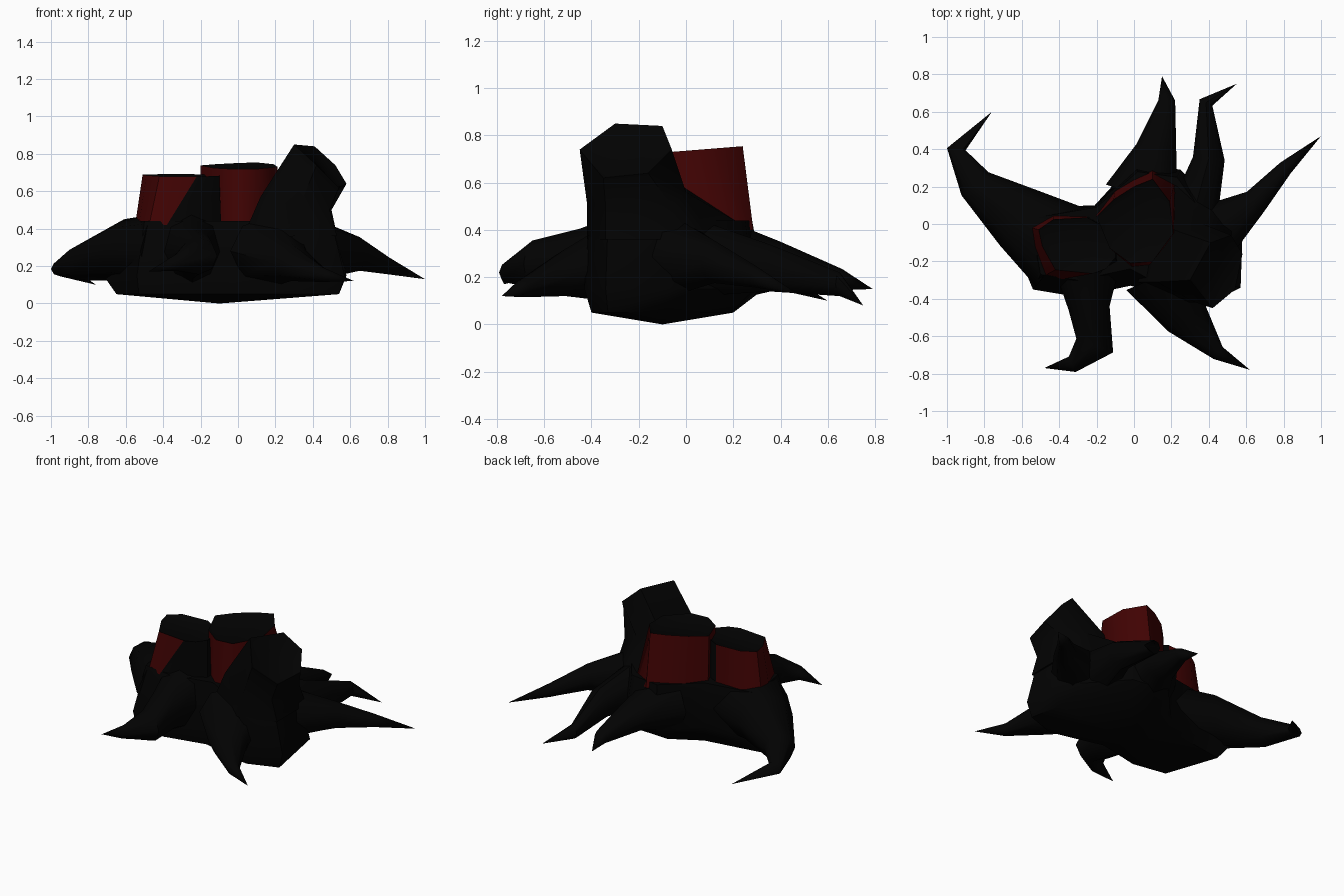
import bpy
import bmesh
from math import cos, sin, pi, radians
from mathutils import Vector

default_cube = bpy.data.objects.get("Cube")
if default_cube:
    bpy.data.objects.remove(default_cube, do_unlink=True)


def make_material(name, colour):
    material = bpy.data.materials.new(name)
    material.use_nodes = True
    material.diffuse_color = colour
    material.node_tree.nodes["Principled BSDF"].inputs["Base Color"].default_value = colour
    return material


black = make_material("charred black", (0.0006, 0.0006, 0.0006, 1))
red = make_material("dark red", (0.052, 0.0008, 0.0008, 1))


def bridge(bm, lower, upper):
    """Join two vertex rings; a ring of one vertex becomes a fan."""
    count = max(len(lower), len(upper))
    faces = []
    for i in range(count):
        j = (i + 1) % count
        if len(lower) == 1:
            corners = [lower[0], upper[j], upper[i]]
        elif len(upper) == 1:
            corners = [lower[i], lower[j], upper[0]]
        else:
            corners = [lower[i], lower[j], upper[j], upper[i]]
        faces.append(bm.faces.new(corners))
    return faces


def loft(name, rings, is_red=None, sunken_lid=False):
    """Skin a list of rings, close both ends and paint walls by a rule."""
    bm = bmesh.new()
    loops = [[bm.verts.new(point) for point in ring] for ring in rings]
    walls = []
    for lower, upper in zip(loops, loops[1:]):
        walls += bridge(bm, lower, upper)
    lid = None
    if len(loops[0]) > 1:
        bm.faces.new(loops[0])
    if len(loops[-1]) > 1:
        lid = bm.faces.new(loops[-1])
    for face in walls:
        if is_red and is_red(face.calc_center_median()):
            face.material_index = 1
    bmesh.ops.recalc_face_normals(bm, faces=bm.faces[:])
    if sunken_lid:
        bmesh.ops.inset_region(bm, faces=[lid], thickness=0.03, depth=-0.015)
    mesh = bpy.data.meshes.new(name)
    bm.to_mesh(mesh)
    bm.free()
    mesh.materials.append(black)
    mesh.materials.append(red)
    obj = bpy.data.objects.new(name, mesh)
    bpy.context.collection.objects.link(obj)
    bpy.ops.object.select_all(action="DESELECT")
    obj.select_set(True)
    bpy.context.view_layer.objects.active = obj
    bpy.ops.object.shade_smooth_by_angle(angle=radians(50))


def level(outline, z, slope=0.0):
    """Lift a flat outline to a height, optionally rising towards the back."""
    return [(x, y, z + slope * y) for x, y in outline]


def root(name, stations, sides=8):
    """Tapered root: each station is a centre, half width and half height."""
    centres = [Vector(station[:3]) for station in stations]
    rings = []
    last = len(stations) - 1
    for i, (centre, station) in enumerate(zip(centres, stations)):
        if i == last:
            rings.append([centre])
            break
        ahead = (centres[i + 1] - centre).normalized()
        behind = (centre - centres[i - 1]).normalized() if i else ahead
        side = (ahead + behind).cross(Vector((0, 0, 1))).normalized()
        ring = []
        for k in range(sides):
            a = 2 * pi * k / sides
            offset = side * (station[3] * cos(a))
            offset.z += station[4] * sin(a)
            ring.append(centre + offset)
        rings.append(ring)
    loft(name, rings)


# Squat central mass with a shallow keel underneath
foot = [(-.53, -.33), (-.3, -.37), (-.02, -.31), (.34, -.4), (.54, -.33), (.5, -.12),
        (.38, .06), (.2, .19), (0, .2), (-.2, .09), (-.65, .02)]
waist = [(-.54, -.35), (-.3, -.39), (-.02, -.33), (.39, -.43), (.57, -.34), (.58, -.06),
         (.42, .1), (.25, .29), (0, .33), (-.21, .1), (-.72, .08)]
shoulder = [(-.5, -.27), (-.3, -.3), (-.02, -.24), (.3, -.41), (.5, -.33), (.5, -.07),
            (.36, .07), (.23, .25), (.02, .28), (-.2, .09), (-.55, .03)]
loft("body", [[(-.1, -.1, 0)], level(foot, .05), level(waist, .15), level(shoulder, .44)])

# Central stump, red all round under a black lid
stump_base = [(-.2, .05), (-.1, .18), (0, .24), (.1, .285), (.22, .22),
              (.22, -.05), (.08, -.22), (-.01, -.23), (-.12, -.13)]
stump_rim = [(-.2, .04), (-.11, .13), (0, .2), (.1, .24), (.19, .12),
             (.21, -.05), (.1, -.2), (-.02, -.21), (-.13, -.13)]
loft("centre_stump", [level(stump_base, .4), level(stump_rim, .735, .08)],
     is_red=lambda centre: True, sunken_lid=True)

# Smaller stump, red only on its outer side
small_base = [(-.55, -.02), (-.53, -.13), (-.475, -.275), (-.38, -.295), (-.2, -.26),
              (-.09, -.2), (-.09, -.05), (-.25, .04), (-.43, .045)]
small_rim = [(-.51, -.03), (-.49, -.12), (-.42, -.245), (-.22, -.265), (-.15, -.24),
             (-.1, -.18), (-.1, -.05), (-.25, .035), (-.43, .025)]
loft("right_stump", [level(small_base, .42), level(small_rim, .69, .04)],
     is_red=lambda centre: centre.x < -.25, sunken_lid=True)

# Tall leaning stump, its mouth turned outwards and its back draped on the body
loft("leaning_stump",
     [[(.02, -.31, .34), (.2, .24, .42), (.4, .1, .36),
       (.53, -.03, .36), (.53, -.34, .36), (.3, -.42, .36)],
      [(.12, -.31, .57), (.18, -.02, .59), (.37, 0, .56),
       (.5, -.06, .5), (.49, -.34, .5), (.33, -.42, .52)],
      [(.3, -.3, .85), (.41, -.1, .84), (.52, -.06, .74),
       (.58, -.16, .64), (.54, -.35, .62), (.42, -.45, .74)]],
     sunken_lid=True)

# Six hooked roots spreading from the body
root("right_root", [(-.38, -.13, .28, .25, .21), (-.61, .03, .285, .18, .165),
                    (-.85, .215, .22, .095, .095), (-.95, .4, .185, .05, .04), (-.76, .6, .1)])
root("front_right_root", [(-.25, -.25, .28, .17, .2), (-.24, -.45, .27, .11, .135),
                          (-.21, -.65, .255, .105, .1), (-.33, -.75, .22, .045, .045),
                          (-.48, -.77, .17)])
root("front_left_root", [(.18, -.26, .28, .24, .19), (.285, -.51, .22, .12, .1),
                         (.45, -.69, .155, .04, .04), (.62, -.78, .12)])
root("left_root", [(.4, -.06, .29, .17, .17), (.65, .12, .265, .07, .09),
                   (.81, .3, .2, .04, .045), (1, .47, .13)])
root("back_left_root", [(.32, .06, .28, .13, .16), (.4, .35, .24, .085, .1),
                        (.385, .65, .17, .038, .05), (.55, .75, .08)])
root("back_root", [(.04, .15, .27, .2, .18), (.12, .4, .25, .11, .1),
                   (.175, .66, .19, .045, .045), (.15, .79, .15)])
